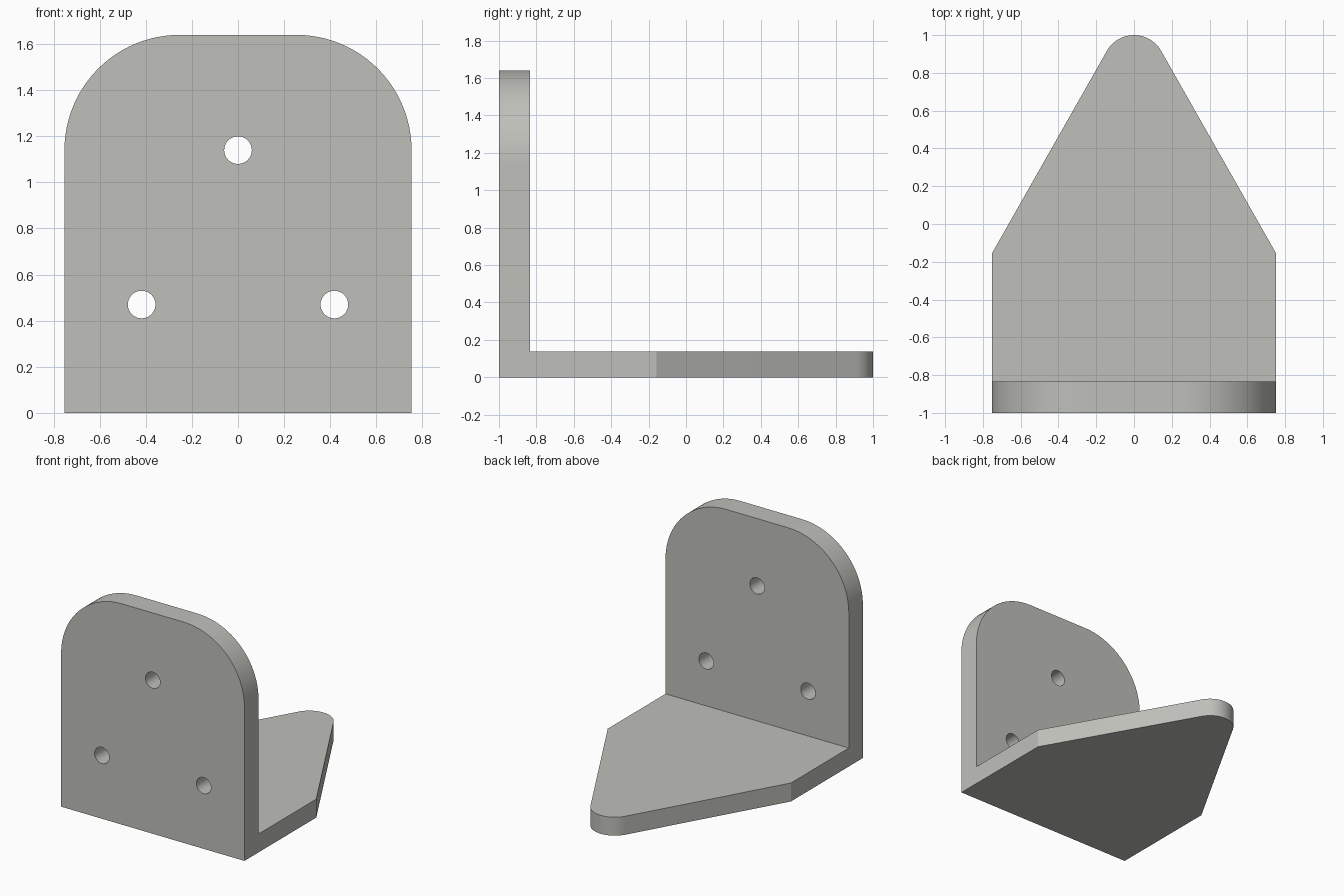
import bpy, bmesh, math

if "Cube" in bpy.data.objects:
    bpy.data.objects.remove(bpy.data.objects["Cube"])

W, H = 0.753, 1.64             # half width, total height
BACK_T, SHELF_T = 0.165, 0.137  # plate thicknesses
CORNER_R, TIP_R, HOLE_R = 0.5, 0.165, 0.06

grey = bpy.data.materials.new("warm grey")
grey.diffuse_color = (0.52, 0.525, 0.49, 1)
grey.use_nodes = True
grey.node_tree.nodes["Principled BSDF"].inputs["Base Color"].default_value = grey.diffuse_color


def arc(cx, cy, r, a0, a1, n):
    return [(cx + r * math.cos(a0 + (a1 - a0) * i / n),
             cy + r * math.sin(a0 + (a1 - a0) * i / n)) for i in range(n + 1)]


def prism(name, outline, to_3d, depth):
    """Extrude a closed 2D outline along a depth vector."""
    bm = bmesh.new()
    face = bm.faces.new([bm.verts.new(to_3d(u, v)) for u, v in outline])
    ext = bmesh.ops.extrude_face_region(bm, geom=[face])
    moved = [g for g in ext["geom"] if isinstance(g, bmesh.types.BMVert)]
    bmesh.ops.translate(bm, verts=moved, vec=depth)
    bmesh.ops.recalc_face_normals(bm, faces=bm.faces)
    mesh = bpy.data.meshes.new(name)
    bm.to_mesh(mesh)
    bm.free()
    obj = bpy.data.objects.new(name, mesh)
    bpy.context.collection.objects.link(obj)
    mesh.materials.append(grey)
    return obj


def boolean(target, other, operation):
    mod = target.modifiers.new(operation.lower(), 'BOOLEAN')
    mod.operation, mod.solver, mod.object = operation, 'EXACT', other
    bpy.context.view_layer.objects.active = target
    bpy.ops.object.modifier_apply(modifier=mod.name)
    bpy.data.objects.remove(other)


# Upright back plate with rounded top corners
outline = [(-W, 0), (W, 0)]
outline += arc(W - CORNER_R, H - CORNER_R, CORNER_R, 0, math.pi / 2, 24)
outline += arc(CORNER_R - W, H - CORNER_R, CORNER_R, math.pi / 2, math.pi, 24)
bracket = prism("wall_bracket", outline, lambda u, v: (u, -1, v), (0, BACK_T, 0))

# Shelf tapering to a rounded tip, its sides tangent to the tip arc
shoulder_y, tip_y = -0.157, 1 - TIP_R
dx, dy = W, shoulder_y - tip_y
a = math.atan2(dy, dx) + math.acos(TIP_R / math.hypot(dx, dy))
outline = [(-W, -1), (W, -1), (W, shoulder_y)]
outline += arc(0, tip_y, TIP_R, a, math.pi - a, 24) + [(-W, shoulder_y)]
shelf = prism("shelf", outline, lambda u, v: (u, v, 0), (0, 0, SHELF_T))
boolean(bracket, shelf, 'UNION')

# Three screw holes
for x, z in ((0, 1.14), (-0.418, 0.47), (0.418, 0.47)):
    cutter = prism("hole_cutter", arc(x, z, HOLE_R, 0, 2 * math.pi, 32)[:-1],
                   lambda u, v: (u, -1.1, v), (0, 0.4, 0))
    boolean(bracket, cutter, 'DIFFERENCE')

# Smooth the arcs, keep the edges sharp
bpy.ops.object.select_all(action='DESELECT')
bracket.select_set(True)
bpy.context.view_layer.objects.active = bracket
bpy.ops.object.shade_smooth_by_angle(angle=math.radians(20))
